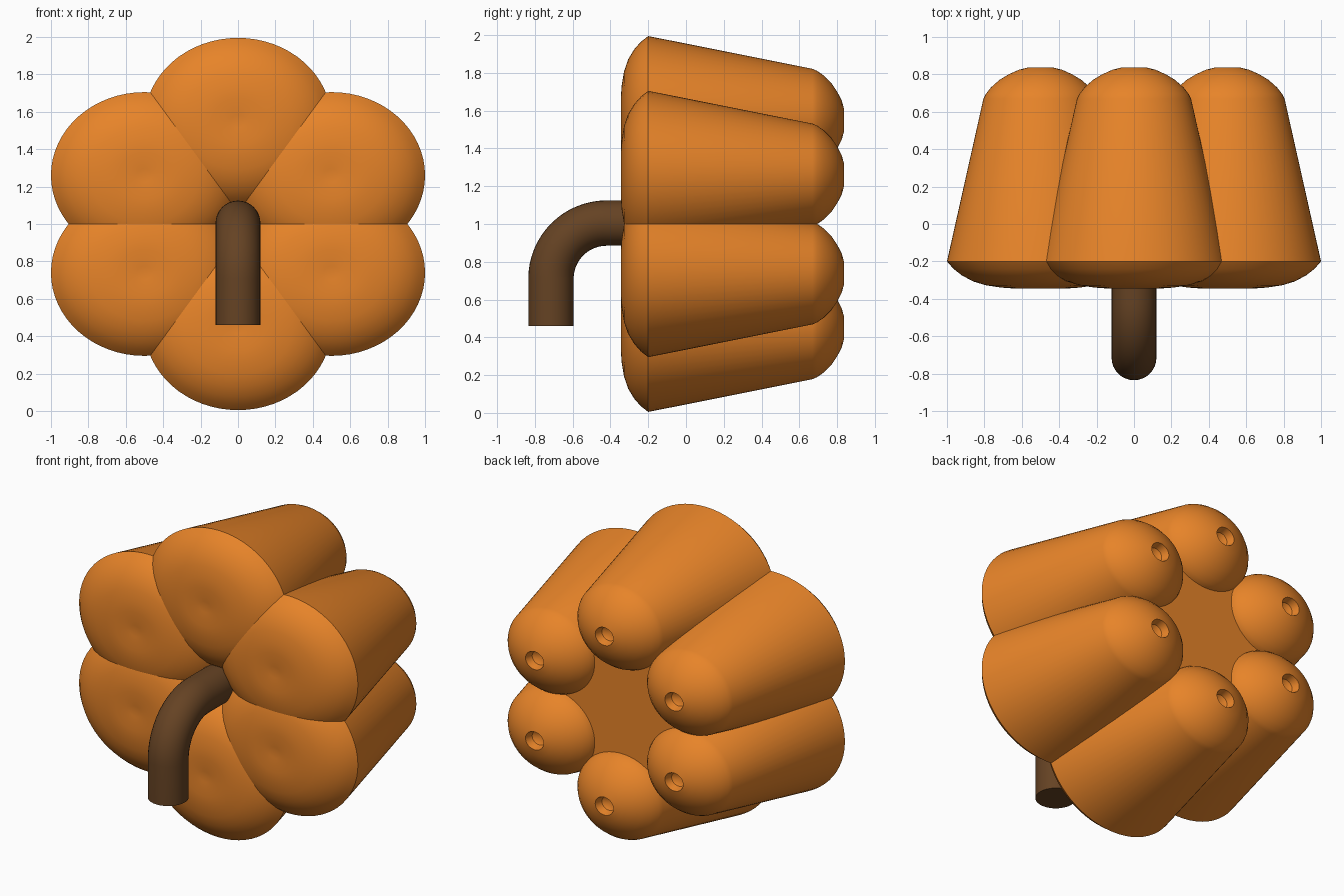
import bpy, bmesh, math

if "Cube" in bpy.data.objects:
    bpy.data.objects.remove(bpy.data.objects["Cube"])

SEGS = 64
RX, RZ = 0.50, 0.445          # lobe half width and half height
CENTRES = [(0, 0.55), (0.5, 0.26), (0.5, -0.26),
           (0, -0.55), (-0.5, -0.26), (-0.5, 0.26)]

# Lobe profile: (fraction of full radius, y), front dimple to rear pit
PROFILE = [(0, -0.335), (0.08, -0.338), (0.28, -0.345), (0.42, -0.340),
           (0.58, -0.328), (0.72, -0.307), (0.84, -0.275), (0.93, -0.24),
           (1, -0.20), (0.61, 0.67), (0.585, 0.695), (0.53, 0.73),
           (0.44, 0.77), (0.34, 0.80), (0.23, 0.825), (0.13, 0.837),
           (0.10, 0.79), (0, 0.76)]


def material(name, colour):
    mat = bpy.data.materials.new(name)
    mat.diffuse_color = colour
    mat.use_nodes = True
    mat.node_tree.nodes["Principled BSDF"].inputs["Base Color"].default_value = mat.diffuse_color
    return mat


def add_object(name, bm, mat):
    bmesh.ops.recalc_face_normals(bm, faces=bm.faces)
    mesh = bpy.data.meshes.new(name)
    bm.to_mesh(mesh)
    bm.free()
    mesh.materials.append(mat)
    obj = bpy.data.objects.new(name, mesh)
    bpy.context.collection.objects.link(obj)
    return obj


def smooth(obj, degrees):
    bpy.ops.object.select_all(action='DESELECT')
    obj.select_set(True)
    bpy.context.view_layer.objects.active = obj
    bpy.ops.object.shade_smooth_by_angle(angle=math.radians(degrees))


def lobe(name, cx, cz, mat):
    bm = bmesh.new()
    rings = []
    for r, y in PROFILE:
        n = SEGS if r else 1
        rings.append([bm.verts.new((cx + RX * r * math.cos(math.tau * i / SEGS), y,
                                    1 + cz + RZ * r * math.sin(math.tau * i / SEGS)))
                      for i in range(n)])
    for a, b in zip(rings, rings[1:]):
        for i in range(SEGS):
            j = (i + 1) % SEGS
            if len(a) == 1:
                bm.faces.new((a[0], b[i], b[j]))
            elif len(b) == 1:
                bm.faces.new((a[i], a[j], b[0]))
            else:
                bm.faces.new((a[i], a[j], b[j], b[i]))
    smooth(add_object(name, bm, mat), 40)


orange = material("orange_skin", (0.80, 0.23, 0.022, 1))
brown = material("brown_stem", (0.13, 0.055, 0.017, 1))

# Six ribs of the pumpkin
for k, (cx, cz) in enumerate(CENTRES):
    lobe(f"pumpkin_lobe_{k + 1}", cx, cz, orange)

# Core that closes the gap between the ribs, flat at the back
bm = bmesh.new()
front, back = ([bm.verts.new((x, y, 1 + z)) for x, z in CENTRES] for y in (-0.2, 0.66))
bm.faces.new(front)
bm.faces.new(back)
for i in range(6):
    j = (i + 1) % 6
    bm.faces.new((front[i], front[j], back[j], back[i]))
add_object("pumpkin_core", bm, orange)

# Bent stem: round tube swept from the core, around a quarter turn and down
BEND, TUBE = 0.295, 0.12
path = [(-0.15, 1.005, 0)]
for s in range(17):
    a = math.pi / 2 * s / 16
    path.append((-0.42 - BEND * math.sin(a), 0.71 + BEND * math.cos(a), a))
path.append((-0.715, 0.46, math.pi / 2))
bm = bmesh.new()
rings = []
for y, z, a in path:
    ring = []
    for i in range(32):
        t = math.tau * i / 32
        u, v = TUBE * math.cos(t), TUBE * math.sin(t)
        ring.append(bm.verts.new((u, y - v * math.sin(a), z + v * math.cos(a))))
    rings.append(ring)
for a, b in zip(rings, rings[1:]):
    for i in range(32):
        j = (i + 1) % 32
        bm.faces.new((a[i], a[j], b[j], b[i]))
bm.faces.new(rings[0])
bm.faces.new(rings[-1])
smooth(add_object("stem", bm, brown), 40)
